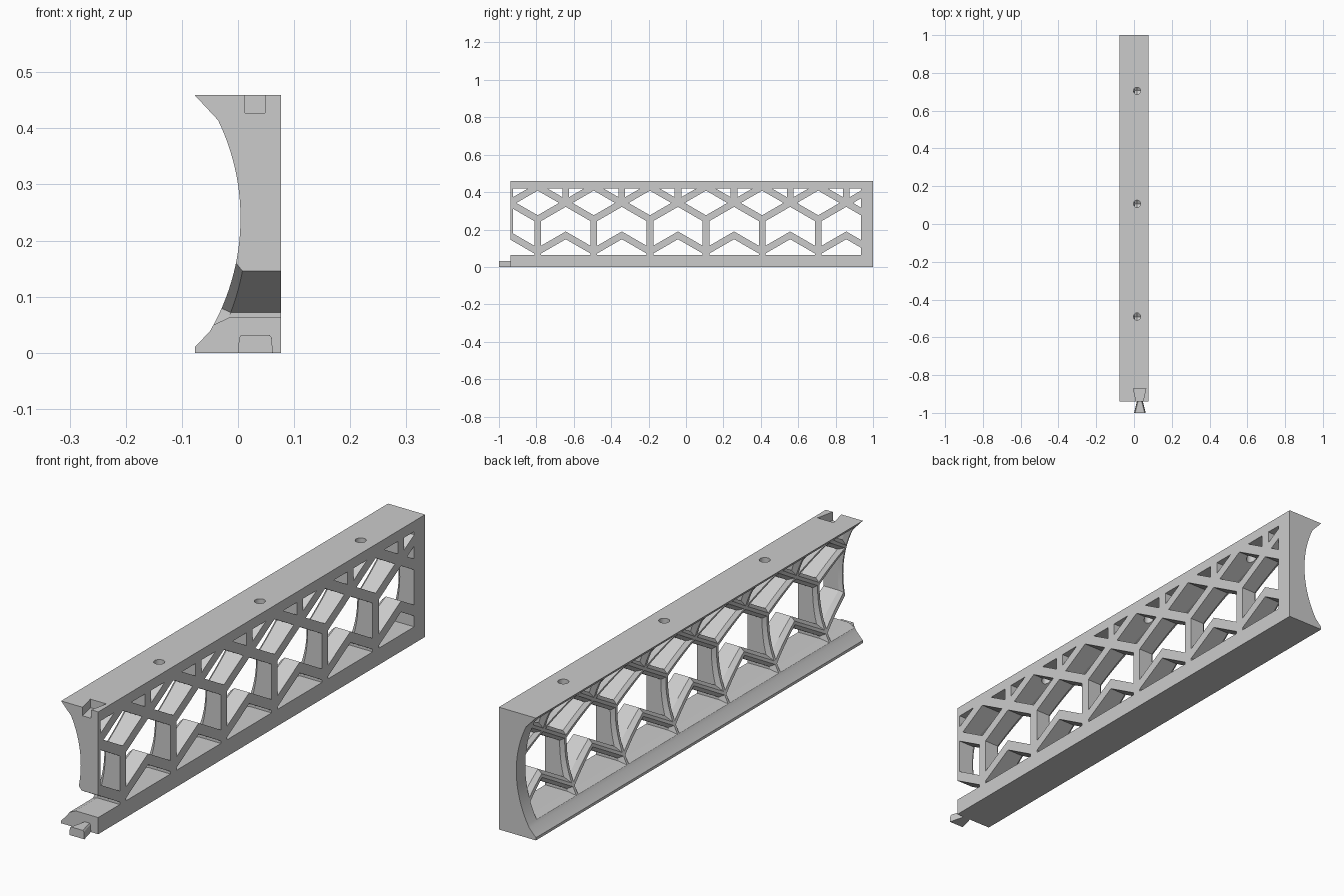
import bpy, bmesh, math
from mathutils import Vector

if "Cube" in bpy.data.objects:
    bpy.data.objects.remove(bpy.data.objects["Cube"])

FRONT, BACK, HEIGHT, SIDE = -0.939, 1.0, 0.459, 0.077
STEP, HALF_BAR, BEVEL = 0.15, 0.018, 0.0145
RISE = STEP / math.sqrt(3)
STAR_Z = 0.342                       # height of the row of star joints

grey = bpy.data.materials.new("plain grey")
grey.use_nodes = True
grey.diffuse_color = (0.6, 0.6, 0.6, 1)
grey.node_tree.nodes["Principled BSDF"].inputs["Base Color"].default_value = grey.diffuse_color


def finish(name, bm):
    """Turn a bmesh into an object with clean outward normals."""
    bmesh.ops.recalc_face_normals(bm, faces=bm.faces[:])
    mesh = bpy.data.meshes.new(name)
    bm.to_mesh(mesh)
    bm.free()
    mesh.materials.append(grey)
    obj = bpy.data.objects.new(name, mesh)
    bpy.context.collection.objects.link(obj)
    return obj


def loft(bm, rings):
    """Skin a closed solid through equally long rings of points."""
    rows = [[bm.verts.new(p) for p in ring] for ring in rings]
    n = len(rows[0])
    sides = []
    for a, b in zip(rows, rows[1:]):
        for i in range(n):
            j = (i + 1) % n
            sides.append(bm.faces.new((a[i], a[j], b[j], b[i])))
    bm.faces.new(rows[0])
    bm.faces.new(rows[-1])
    bmesh.ops.triangulate(bm, faces=sides)


def cut(target, cutter):
    mod = target.modifiers.new("cut", 'BOOLEAN')
    mod.operation, mod.solver, mod.object = 'DIFFERENCE', 'EXACT', cutter
    bpy.context.view_layer.objects.active = target
    bpy.ops.object.modifier_apply(modifier=mod.name)
    bpy.data.objects.remove(cutter)


def curve_x(z):
    """Concave side: a shallow arc ending in slanted lips."""
    arc = 0.0045 - 0.40 + math.sqrt(0.16 - (z - 0.24) ** 2)
    return max(-SIDE, min(arc, z - 0.087, 0.381 - z))


def flare_x(z):
    """Depth at which the windows start to flare, deeper near the rails."""
    return curve_x(z) + 0.0126 + 0.25 * (z - 0.24) ** 2


def offset(poly, d):
    """Move every edge of a counter-clockwise polygon inward by d."""
    result = []
    for i, p in enumerate(poly):
        e1 = (p - poly[i - 1]).normalized()
        e2 = (poly[(i + 1) % len(poly)] - p).normalized()
        n1, n2 = Vector((-e1.y, e1.x)), Vector((-e2.y, e2.x))
        result.append(p + (n1 + n2) * (d / (1 + n1.dot(n2))))
    return result


def clip(poly, axis, limit, sign):
    """Keep the part of a polygon on one side of an axis-aligned line."""
    result = []
    for i, b in enumerate(poly):
        a = poly[i - 1]
        da, db = sign * (a[axis] - limit), sign * (b[axis] - limit)
        if da * db < 0:
            result.append(a.lerp(b, da / (da - db)))
        if db >= 0:
            result.append(b)
    clean = []
    for p in result:
        if not clean or (p - clean[-1]).length > 1e-4:
            clean.append(p)
    if len(clean) > 1 and (clean[0] - clean[-1]).length < 1e-4:
        clean.pop()
    return clean


def divide(poly, n=6):
    return [p.lerp(poly[(i + 1) % len(poly)], k / n) for i, p in enumerate(poly) for k in range(n)]


def add_cell(bm, centre, nodes, left=-0.925):
    """Window cutter: straight shaft, flared where it meets the curved side."""
    poly = [Vector((centre + u * STEP, z)) for u, z in nodes]
    area = sum(poly[i - 1].cross(p) for i, p in enumerate(poly))
    if area < 0:
        poly.reverse()
    poly = offset(poly, HALF_BAR)
    for axis, limit, sign in ((0, left, 1), (0, 0.935, -1), (1, 0.0625, 1), (1, 0.42, -1)):
        poly = clip(poly, axis, limit, sign)
        if len(poly) < 3:
            return
    # The flare stays inside its own cell and behind the front wall
    low_y, high_y = centre - STEP + 0.003, centre + STEP - 0.003
    low_y = max(low_y, -0.935) if left > FRONT else left
    wide = [Vector((min(max(p.x, low_y), high_y), p.y)) for p in offset(poly, -BEVEL)]
    inner, outer = divide(poly), divide(wide)
    loft(bm, [[(0.1, p.x, p.y) for p in inner],
              [(flare_x(p.y), p.x, p.y) for p in inner],
              [(curve_x(q.y) - 0.0025, q.x, q.y) for q in outer],
              [(-0.2, q.x, q.y) for q in outer]])


# Solid beam with one concave long side
arc_z = [0.0385 + (0.4145 - 0.0385) * i / 32 for i in range(33)]
section = [(SIDE, HEIGHT), (SIDE, 0), (-SIDE, 0), (-SIDE, 0.01)]
section += [(curve_x(z), z) for z in arc_z] + [(-SIDE, HEIGHT)]
bm = bmesh.new()
loft(bm, [[(x, y, z) for x, z in section] for y in (FRONT, BACK)])
beam = finish("lattice_beam", bm)

# Lattice windows, cut one kind at a time
low, base = STAR_Z - RISE, STAR_Z - 3 * RISE
peak, top = STAR_Z - 2 * RISE, STAR_Z + RISE
diamond = [(-1, STAR_Z), (0, low), (1, STAR_Z), (0, top)]
chevron = [(0, STAR_Z), (-1, low), (-1, base), (0, peak), (1, base), (1, low)]
foot = [(-1, base), (-1, -0.1), (1, -0.1), (1, base), (0, peak)]
left_gap, right_gap = ([(0, STAR_Z), (s, top), (s, 0.6), (0, 0.6)] for s in (-1, 1))
for shape, shift in ((diamond, STEP), (chevron, 0), (foot, 0), (left_gap, 0), (right_gap, 0)):
    bm = bmesh.new()
    for k in range(7):
        open_end = shape is foot and k == 0
        add_cell(bm, -0.943 + k * 2 * STEP + shift, shape, -1.05 if open_end else -0.925)
    cut(beam, finish("window_cutter", bm))

# Dovetail slot in the top of the front end
bm = bmesh.new()
slot = [(0.0135, -0.945), (0.0465, -0.945), (0.063, -0.87), (-0.004, -0.87)]
loft(bm, [[(x, y, z) for x, y in slot] for z in (0.427, 0.5)])
cut(beam, finish("slot_cutter", bm))

# Round pin holes through the top rail
bm = bmesh.new()
for y in (-0.49, 0.107, 0.705):
    ring = [(0.016 + 0.019 * math.cos(a), y + 0.019 * math.sin(a))
            for a in (math.tau * i / 24 for i in range(24))]
    loft(bm, [[(px, py, z) for px, py in ring] for z in (0.35, 0.5)])
cut(beam, finish("hole_cutter", bm))

# Dovetail tenon at the foot of the front end
bm = bmesh.new()
rings = []
for z, trim in ((0, 0), (0.027, 0.002), (0.032, 0.006)):
    far, near = 0.031 - trim, 0.0155 - trim
    rings.append([(0.031 - far, -1, z), (0.031 + far, -1, z),
                  (0.031 + near, FRONT, z), (0.031 - near, FRONT, z)])
loft(bm, rings)
tenon = finish("dovetail_tenon", bm)

# Smooth the curved surfaces, keep real edges sharp
bpy.ops.object.select_all(action='DESELECT')
beam.select_set(True)
bpy.context.view_layer.objects.active = beam
bpy.ops.object.shade_smooth_by_angle(angle=math.radians(20))
